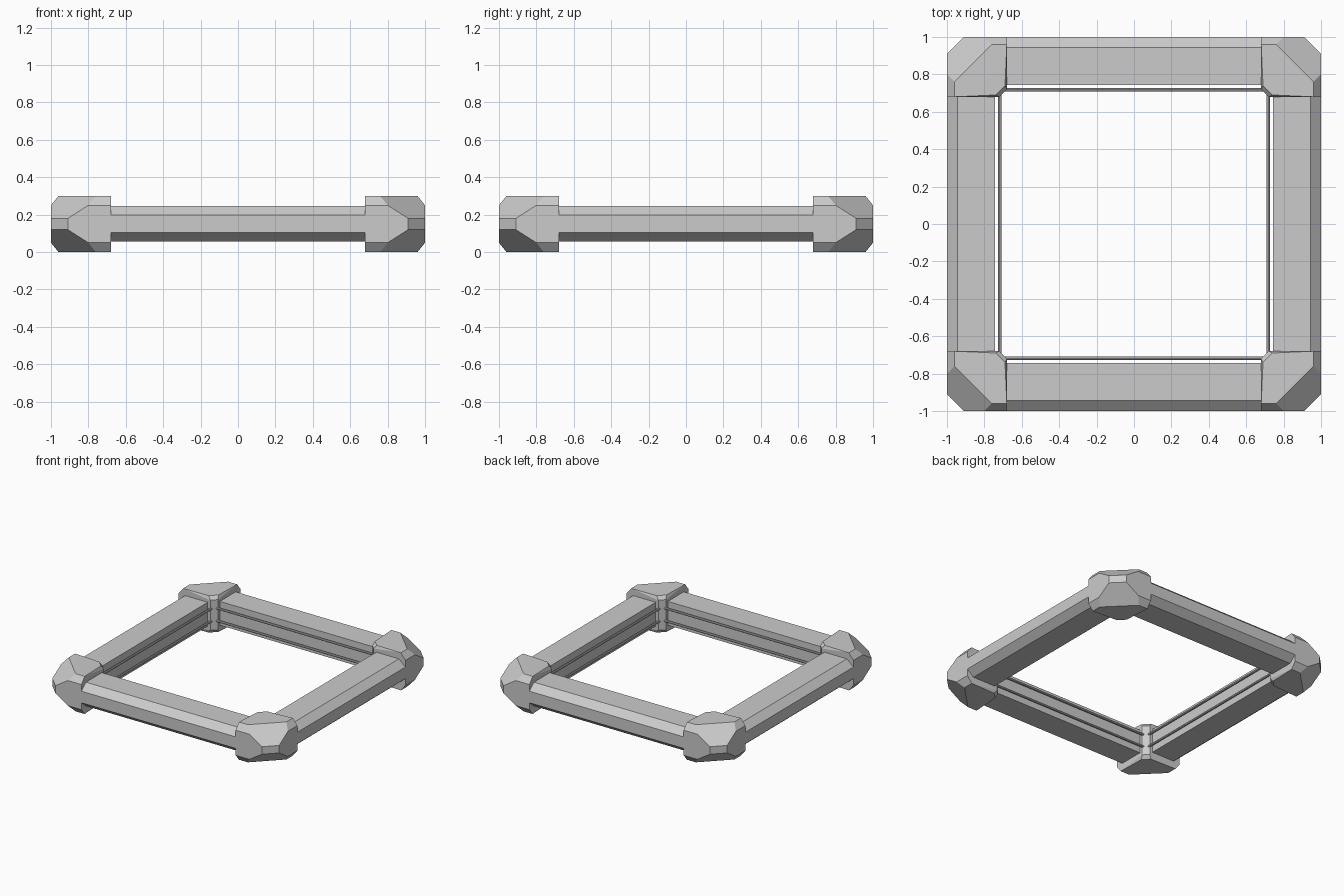
import bpy, bmesh, math
from mathutils import Matrix, Vector

if "Cube" in bpy.data.objects:
    bpy.data.objects.remove(bpy.data.objects["Cube"])

MID = 0.15  # mid height of the frame


def finish(bm, name, turn):
    """Rotate the part round the frame and make it an object."""
    bmesh.ops.dissolve_limit(bm, angle_limit=0.01, verts=bm.verts, edges=bm.edges)
    bmesh.ops.recalc_face_normals(bm, faces=bm.faces)
    bm.transform(Matrix.Translation((0, 0, MID)) @ Matrix.Rotation(turn, 4, 'Z'))
    mesh = bpy.data.meshes.new(name)
    bm.to_mesh(mesh)
    bm.free()
    ob = bpy.data.objects.new(name, mesh)
    bpy.context.collection.objects.link(ob)
    return ob


def prism(profile, half):
    """Extrude a (y, z) profile along x from -half to half."""
    bm = bmesh.new()
    face = bm.faces.new([bm.verts.new((-half, y, z)) for y, z in profile])
    ext = bmesh.ops.extrude_face_region(bm, geom=[face])
    verts = [g for g in ext['geom'] if isinstance(g, bmesh.types.BMVert)]
    bmesh.ops.translate(bm, verts=verts, vec=Vector((2 * half, 0, 0)))
    return bm


def corner_hull():
    """Faceted corner block, symmetric about its diagonal and mid height."""
    bm = bmesh.new()
    pts = [(.91, 1, .03), (.80, 1, .10), (.76, .96, .15), (.68, .96, .15),
           (.68, 1, .10), (.69, .74, .147), (.68, .72, .12)]
    for a, b, h in pts:
        for z in (h, -h):
            bm.verts.new((a, b, z))
            bm.verts.new((b, a, z))
    bmesh.ops.convex_hull(bm, input=bm.verts)
    return bm


beam = [(-1, -.045), (-1, .047), (-.943, .097), (-.743, .097),
        (-.743, -.093), (-.943, -.093)]

for i, side in enumerate(("front", "right", "back", "left")):
    turn = i * math.pi / 2
    # side beam, chamfered on its outer edges
    finish(prism(beam, .69), side + "_beam", turn)
    # pair of thin rails along the inside
    for z, level in ((.05, "upper"), (-.05, "lower")):
        ring = [(-.718 + .009 * math.cos(k * math.pi / 4),
                 z + .009 * math.sin(k * math.pi / 4)) for k in range(8)]
        finish(prism(ring, .69), f"{side}_{level}_rail", turn)
    # corner block
    block = finish(corner_hull(), f"corner_block_{i + 1}", turn)
    bpy.ops.object.select_all(action='DESELECT')
    block.select_set(True)
    bpy.context.view_layer.objects.active = block
    bpy.ops.object.shade_smooth_by_angle(angle=math.radians(20))
